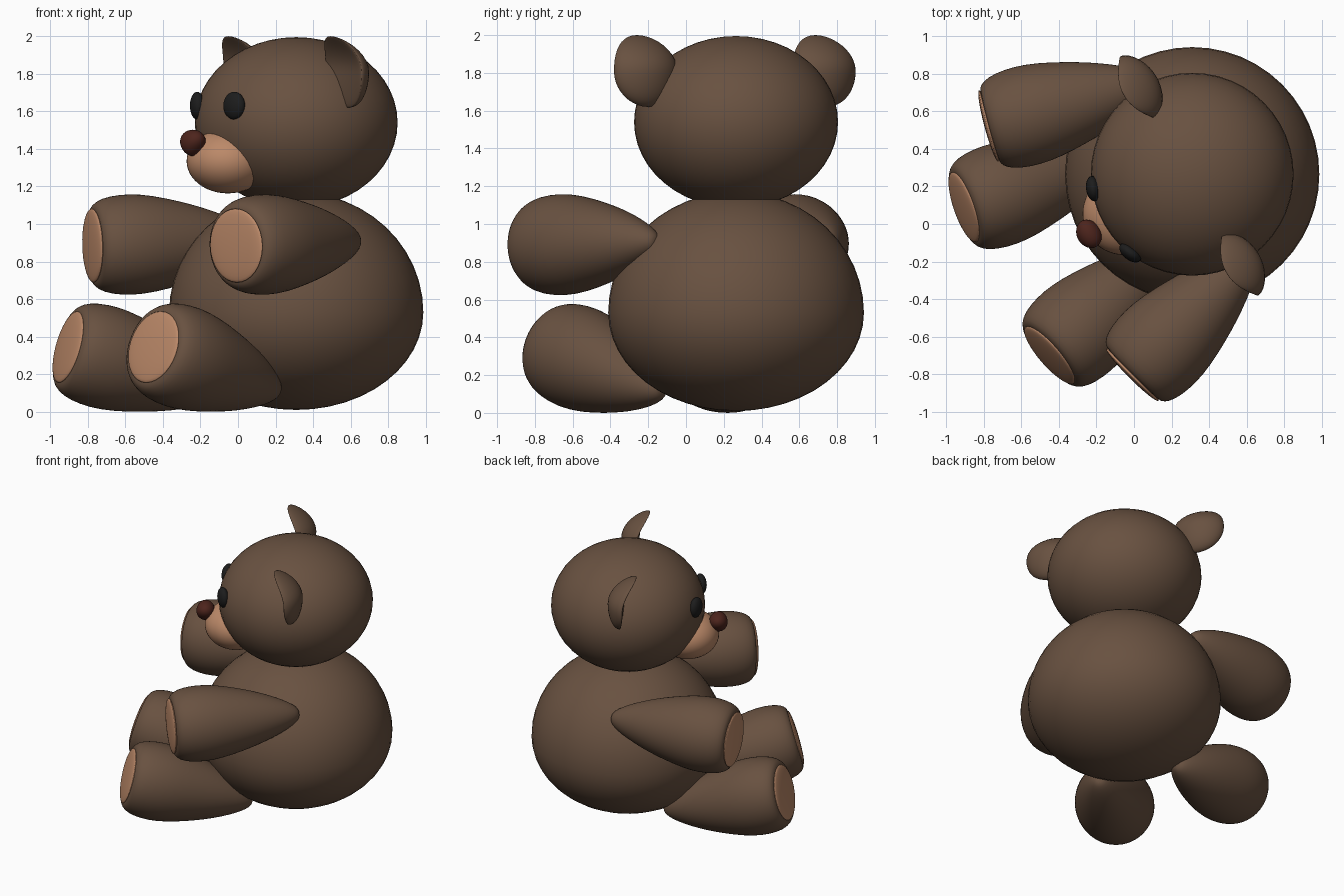
import bpy, bmesh
from math import radians
from mathutils import Matrix, Vector

if "Cube" in bpy.data.objects:
    bpy.data.objects.remove(bpy.data.objects["Cube"])

# The bear is built facing -Y, then turned and placed as a whole
PLACE = Matrix.Translation((0.31, 0.265, 0)) @ Matrix.Rotation(radians(-60), 4, 'Z')


def material(name, rgb):
    m = bpy.data.materials.new(name)
    m.diffuse_color = (*rgb, 1)
    m.use_nodes = True
    m.node_tree.nodes["Principled BSDF"].inputs["Base Color"].default_value = m.diffuse_color
    return m


FUR = material("brown_fur", (0.14, 0.083, 0.052))
TAN = material("tan_pad", (0.50, 0.25, 0.14))
BLACK = material("black_eye", (0.012, 0.012, 0.012))
NOSE = material("dark_red_nose", (0.075, 0.018, 0.012))


def finish(name, bm, matrix, mat):
    bmesh.ops.recalc_face_normals(bm, faces=bm.faces)
    for f in bm.faces:
        f.smooth = True
    mesh = bpy.data.meshes.new(name)
    bm.to_mesh(mesh)
    bm.free()
    mesh.materials.append(mat)
    ob = bpy.data.objects.new(name, mesh)
    bpy.context.collection.objects.link(ob)
    ob.matrix_world = PLACE @ matrix
    return ob


def ball(name, matrix, radii, mat, shape=None, segs=48):
    """Ellipsoid; shape() may remap each point of the unit sphere first."""
    bm = bmesh.new()
    bmesh.ops.create_uvsphere(bm, u_segments=segs, v_segments=segs // 2, radius=1)
    for v in bm.verts:
        p = shape(v.co.copy()) if shape else v.co
        v.co = Vector((p.x * radii[0], p.y * radii[1], p.z * radii[2]))
    return finish(name, bm, matrix, mat)


def at(x, y, z):
    return Matrix.Translation((x, y, z))


def limb(name, root, end, girth):
    """Tapered stuffed limb, with a round pad on its end."""
    root, end = Vector(root), Vector(end)
    axis = end - root
    turn = axis.to_track_quat('Z', 'Y').to_matrix().to_4x4()
    profile = [(0, 0), (0.035, 0.005), (0.065, 0.035), (0.105, 0.10), (0.15, 0.20),
               (0.19, 0.31), (0.225, 0.43), (0.26, 0.58), (0.272, 0.70), (0.263, 0.81),
               (0.24, 0.875), (0.21, 0.905), (0.18, 0.905), (0, 0.905)]
    bm = bmesh.new()
    vs = [bm.verts.new((r * girth, 0, s)) for r, s in profile]
    es = [bm.edges.new(pair) for pair in zip(vs, vs[1:])]
    bmesh.ops.spin(bm, geom=vs + es, cent=(0, 0, 0), axis=(0, 0, 1),
                   angle=radians(360), steps=32, use_duplicate=False)
    bmesh.ops.remove_doubles(bm, verts=bm.verts, dist=0.0005)
    ob = finish(name, bm, Matrix.Translation(root) @ turn, FUR)
    ob.modifiers.new("smooth", 'SUBSURF').levels = 1
    ob.modifiers["smooth"].render_levels = 1
    ball(name + "_pad", Matrix.Translation(end) @ turn, (0.197, 0.197, 0.022), TAN, segs=32)


# Body: taller above its widest point than below
def body_shape(p):
    p.z *= 0.64 if p.z > 0 else 0.52
    return p


ball("body", at(0, 0, 0.53), (0.677, 0.677, 1), FUR, body_shape)
ball("head", at(0, 0, 1.54), (0.54, 0.54, 0.455), FUR)
ball("muzzle", at(0, -0.42, 1.335), (0.22, 0.22, 0.172), TAN)


# Nose: rounded triangle, narrow at the bottom
def nose_shape(p):
    p.x *= 0.85 + 0.3 * p.z if p.z < 0 else 0.85 + 0.25 * p.z
    return p


ball("nose", at(0, -0.635, 1.432), (0.09, 0.065, 0.07), NOSE, nose_shape, 32)


# Ear: hollow front, top curled forward
def ear_shape(p):
    if p.y < 0:
        p.y *= 0.25
    p.y -= 0.35 * p.x ** 2 + (1.35 * p.z ** 2 if p.z > 0 else 0)
    return p


for side, s in (("right", 1), ("left", -1)):
    ball("ear_" + side, at(s * 0.545, 0.01, 1.81), (0.19, 0.085, 0.19), FUR, ear_shape, 40)
    eye_turn = Matrix.Rotation(s * radians(21.7), 4, 'Z')
    ball("eye_" + side, at(s * 0.197, -0.495, 1.63) @ eye_turn,
         (0.068, 0.038, 0.074), BLACK, segs=24)
    limb("arm_" + side, (s * 0.53, 0.07, 0.91), (s * 0.765, -0.81, 0.885), 1.0)
    limb("leg_" + side, (s * 0.29, -0.28, 0.11), (s * 0.455, -1.14, 0.345), 1.03)
